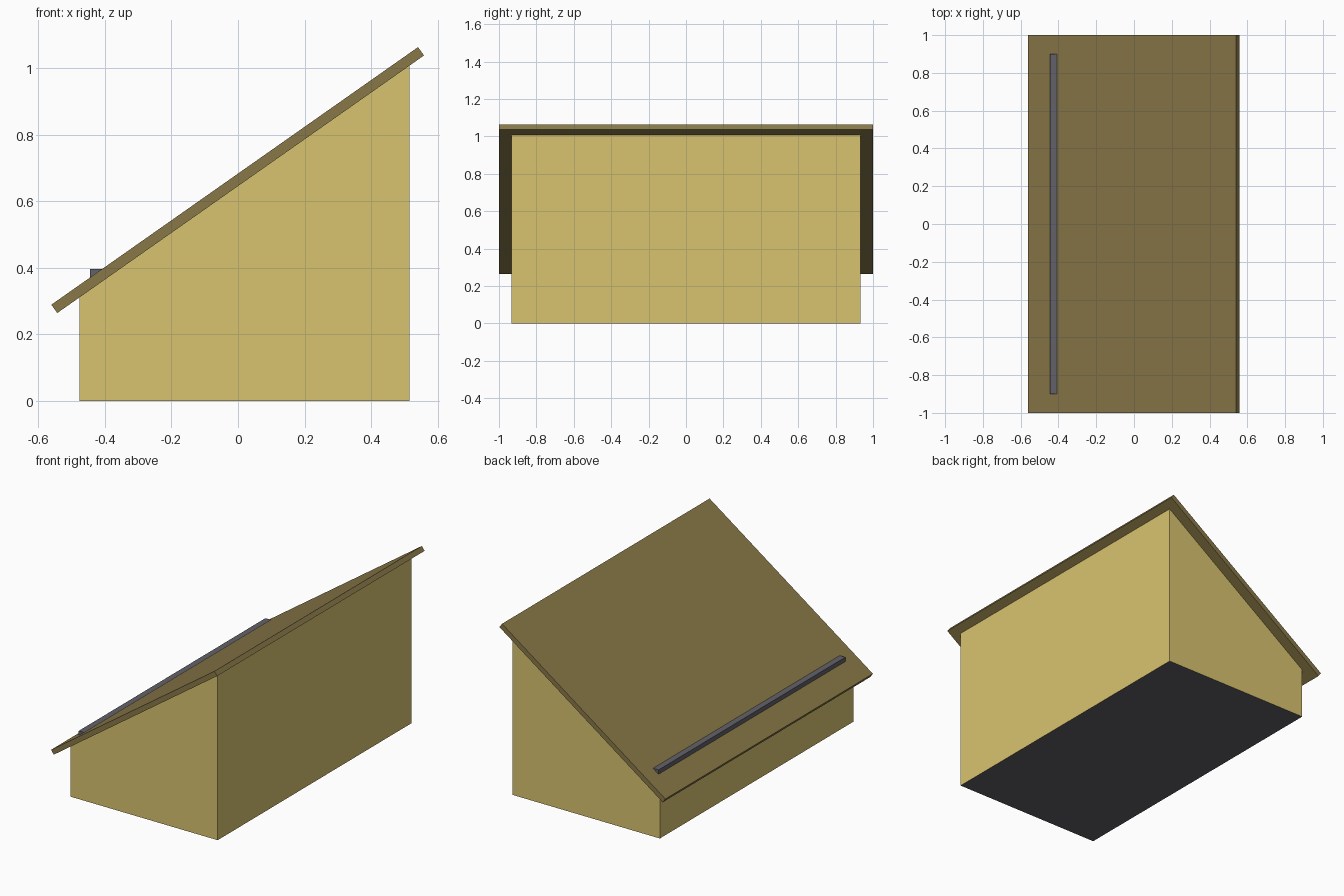
import bpy, bmesh

if "Cube" in bpy.data.objects:
    bpy.data.objects.remove(bpy.data.objects["Cube"])


def material(name, color):
    m = bpy.data.materials.new(name)
    m.diffuse_color = (*color, 1)
    m.use_nodes = True
    m.node_tree.nodes["Principled BSDF"].inputs["Base Color"].default_value = m.diffuse_color
    return m


def prism(name, profile, half_y, mats):
    """Extrude an x-z profile symmetrically along y."""
    bm = bmesh.new()
    face = bm.faces.new([bm.verts.new((x, -half_y, z)) for x, z in profile])
    ext = bmesh.ops.extrude_face_region(bm, geom=[face])
    new = [v for v in ext["geom"] if isinstance(v, bmesh.types.BMVert)]
    bmesh.ops.translate(bm, verts=new, vec=(0, 2 * half_y, 0))
    bmesh.ops.recalc_face_normals(bm, faces=bm.faces)
    # a second material, if given, goes on the underside
    if len(mats) > 1:
        for f in bm.faces:
            if f.normal.z < -0.99:
                f.material_index = 1
    mesh = bpy.data.meshes.new(name)
    bm.to_mesh(mesh)
    bm.free()
    for m in mats:
        mesh.materials.append(m)
    ob = bpy.data.objects.new(name, mesh)
    bpy.context.collection.objects.link(ob)
    return ob


wall = material("wall_yellow", (0.69, 0.55, 0.16))
roof = material("roof_brown", (0.25, 0.19, 0.065))
grey = material("dark_grey", (0.12, 0.12, 0.14))

# Shed body with sloping top and grey underside
prism("shed_body", [(-0.477, 0), (0.516, 0), (0.516, 1.008), (-0.477, 0.311)],
      0.933, [wall, grey])

# Overhanging sloped roof slab
prism("roof_slab", [(-0.543, 0.264), (0.559, 1.038), (0.541, 1.063), (-0.561, 0.289)],
      1.0, [roof])

# Snow guard rail set into the low side of the roof
prism("snow_rail", [(-0.445, 0.362), (-0.407, 0.362), (-0.407, 0.397), (-0.445, 0.397)],
      0.9, [grey])
